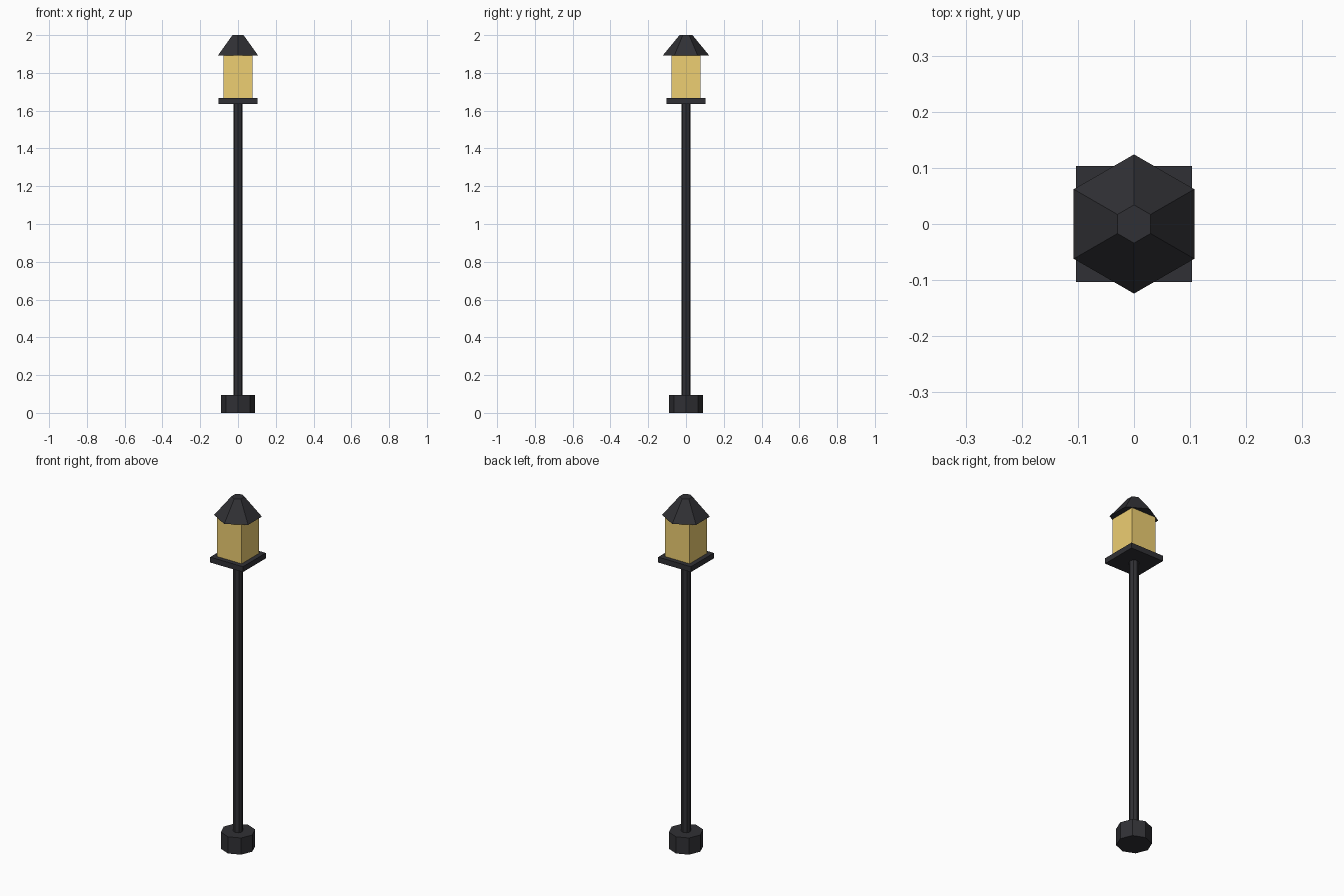
import bpy
import math

if "Cube" in bpy.data.objects:
    bpy.data.objects.remove(bpy.data.objects["Cube"])


def material(name, color):
    mat = bpy.data.materials.new(name)
    mat.diffuse_color = color
    mat.use_nodes = True
    mat.node_tree.nodes["Principled BSDF"].inputs["Base Color"].default_value = mat.diffuse_color
    return mat


iron = material("dark_iron", (0.03, 0.03, 0.035, 1))
glass = material("warm_glass", (0.85, 0.62, 0.17, 0.9))


def prism(name, sides, r_bottom, r_top, z0, z1, mat, turn=0.0):
    """Flat-sided upright prism or frustum between two heights."""
    bpy.ops.mesh.primitive_cone_add(
        vertices=sides, radius1=r_bottom, radius2=r_top, depth=z1 - z0,
        location=(0, 0, (z0 + z1) / 2), rotation=(0, 0, turn))
    ob = bpy.context.object
    ob.name = name
    ob.data.materials.append(mat)
    return ob


R2 = math.sqrt(2)
QUARTER = math.pi / 4

# Foot and post
prism("base", 8, 0.09, 0.09, 0.0, 0.095, iron)
prism("post", 8, 0.025, 0.025, 0.095, 1.636, iron)

# Lantern: square tray, glass box, six-sided roof
prism("lantern_tray", 4, 0.103 * R2, 0.103 * R2, 1.636, 1.667, iron, QUARTER)
prism("lantern_glass", 4, 0.077 * R2, 0.077 * R2, 1.667, 1.891, glass, QUARTER)
prism("lantern_roof", 6, 0.124, 0.034, 1.891, 2.0, iron)
